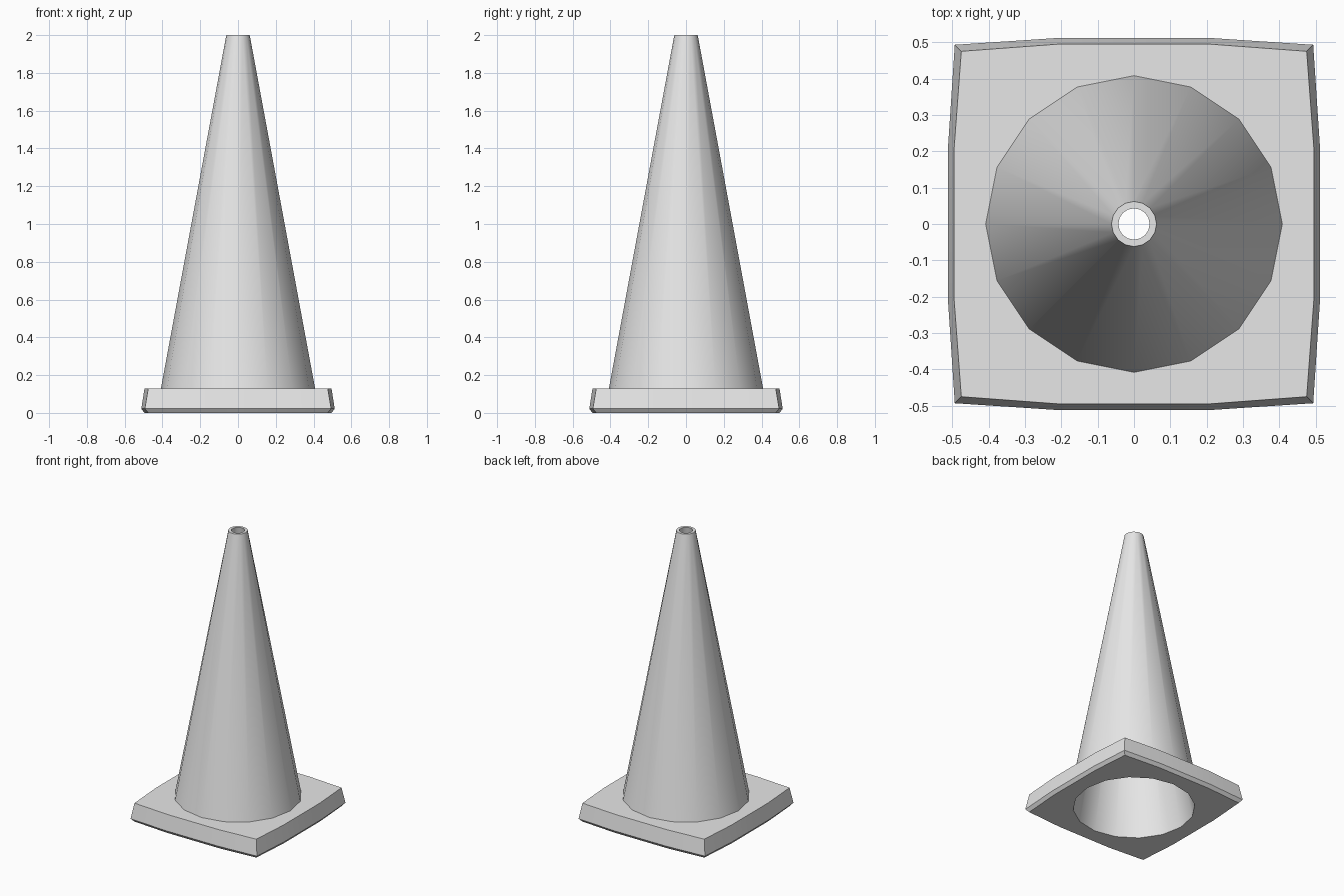
import bpy, bmesh, math

if "Cube" in bpy.data.objects:
    bpy.data.objects.remove(bpy.data.objects["Cube"])

SIDES = 16

grey = bpy.data.materials.new("light grey")
grey.diffuse_color = (0.8, 0.8, 0.8, 1)
grey.use_nodes = True
grey.node_tree.nodes["Principled BSDF"].inputs["Base Color"].default_value = grey.diffuse_color


def circle(r, z):
    return [(r * math.cos(2 * math.pi * i / SIDES),
             r * math.sin(2 * math.pi * i / SIDES), z) for i in range(SIDES)]


def bulged_square(mid, corner, z):
    """Square with slightly bowed sides, one point per cone segment."""
    side = [(mid, 0), (mid, 0.205), (corner, corner), (0.205, mid)]
    pts = []
    for k in range(4):
        c, s = round(math.cos(k * math.pi / 2)), round(math.sin(k * math.pi / 2))
        pts += [(c * x - s * y, s * x + c * y, z) for x, y in side]
    return pts


def loft(name, rings):
    """Join successive rings of points with quads."""
    bm = bmesh.new()
    loops = [[bm.verts.new(p) for p in ring] for ring in rings]
    for a, b in zip(loops, loops[1:]):
        for i in range(SIDES):
            j = (i + 1) % SIDES
            bm.faces.new((a[i], a[j], b[j], b[i]))
    mesh = bpy.data.meshes.new(name)
    bm.to_mesh(mesh)
    bm.free()
    mesh.materials.append(grey)
    ob = bpy.data.objects.new(name, mesh)
    bpy.context.collection.objects.link(ob)
    bpy.ops.object.select_all(action='DESELECT')
    ob.select_set(True)
    bpy.context.view_layer.objects.active = ob
    bpy.ops.object.shade_smooth_by_angle(angle=math.radians(30))
    return ob


# Foot plate: underside, small lower bevel, tapered sides, top
loft("base_plate", [
    circle(0.39, 0),
    bulged_square(0.495, 0.475, 0),
    bulged_square(0.512, 0.493, 0.022),
    bulged_square(0.495, 0.475, 0.13),
    circle(0.408, 0.13),
])

# Hollow cone: outer wall, top rim, inner wall
loft("hollow_cone", [
    circle(0.408, 0.13),
    circle(0.062, 2.0),
    circle(0.043, 2.0),
    circle(0.39, 0),
])
